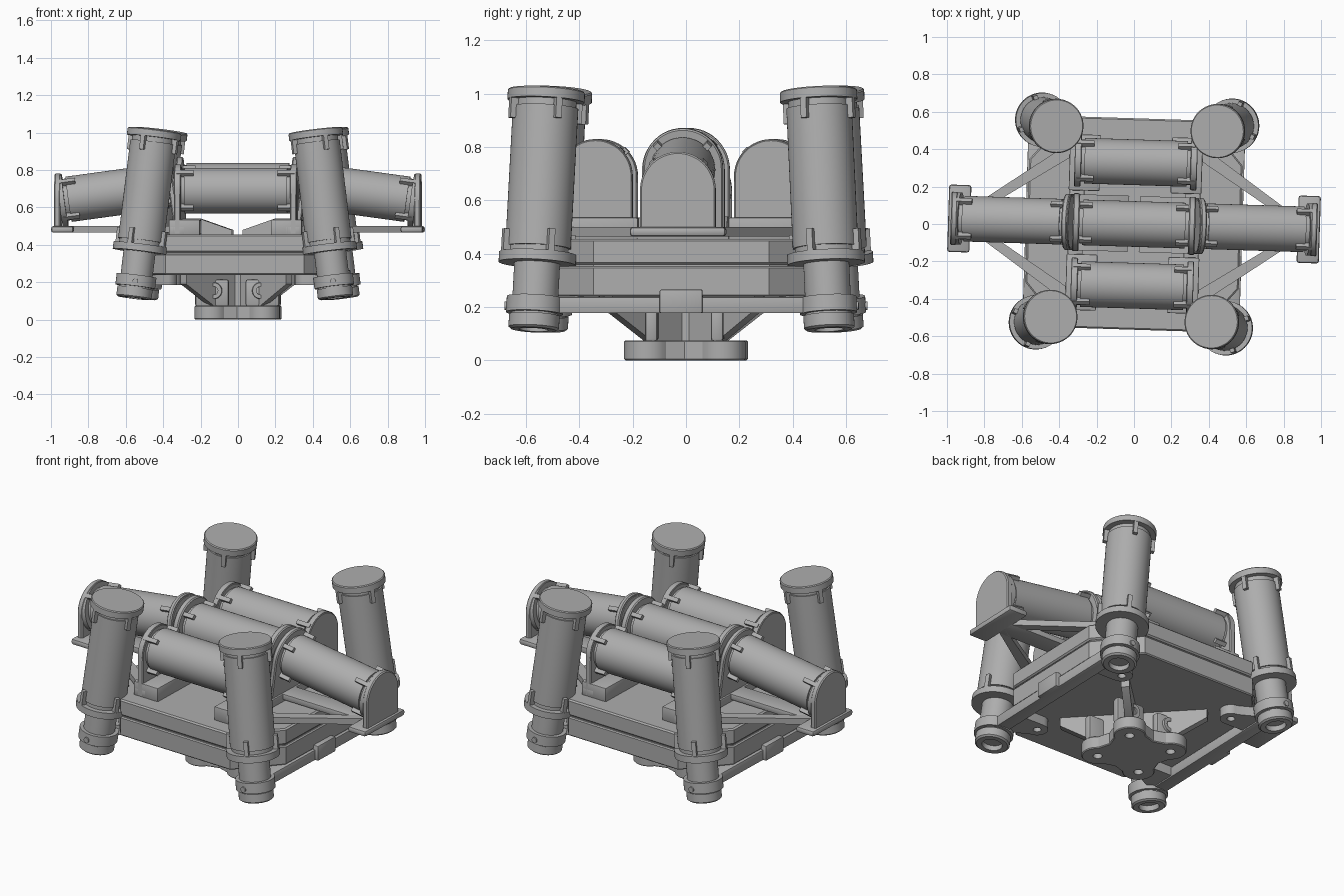
import bpy, bmesh, math
from math import cos, sin, pi
from mathutils import Matrix, Vector

cube = bpy.data.objects.get("Cube")
if cube:
    bpy.data.objects.remove(cube, do_unlink=True)

mat = bpy.data.materials.new("plain_grey")
mat.use_nodes = True
GREY = (0.42, 0.42, 0.42, 1)
mat.diffuse_color = GREY
mat.node_tree.nodes["Principled BSDF"].inputs["Base Color"].default_value = GREY

YAW = Matrix.Rotation(math.radians(-1.8), 4, 'Z')   # whole assembly sits slightly turned
ID = Matrix()
parts = []


def finish(name, bm, m=ID):
    bm.transform(YAW @ m)
    bmesh.ops.recalc_face_normals(bm, faces=bm.faces)
    me = bpy.data.meshes.new(name)
    bm.to_mesh(me)
    bm.free()
    me.materials.append(mat)
    ob = bpy.data.objects.new(name, me)
    bpy.context.collection.objects.link(ob)
    parts.append(ob)
    return ob


def frame(origin, direction):
    q = Vector(direction).to_track_quat('Z', 'Y')
    return Matrix.Translation(origin) @ q.to_matrix().to_4x4()


def add_box(bm, lo, hi, m=ID):
    size = [h - l for l, h in zip(lo, hi)]
    mid = [(h + l) / 2 for l, h in zip(lo, hi)]
    bmesh.ops.create_cube(bm, size=1, matrix=m @ Matrix.Translation(mid) @ Matrix.Diagonal((*size, 1)))


def box(name, lo, hi, bevel=0.0):
    bm = bmesh.new()
    add_box(bm, lo, hi)
    if bevel:
        bmesh.ops.bevel(bm, geom=bm.edges[:], offset=bevel, segments=2, affect='EDGES', profile=0.5)
    return finish(name, bm)


def prism(name, pts, z0, z1, m=ID, bevel=0.0):
    bm = bmesh.new()
    face = bm.faces.new([bm.verts.new((x, y, z0)) for x, y in pts])
    ext = bmesh.ops.extrude_face_region(bm, geom=[face])["geom"]
    top = [v for v in ext if isinstance(v, bmesh.types.BMVert)]
    bmesh.ops.translate(bm, verts=top, vec=(0, 0, z1 - z0))
    if bevel:
        rim = [e for e in bm.edges if abs(e.verts[0].co.z - e.verts[1].co.z) < 1e-5]
        bmesh.ops.bevel(bm, geom=rim, offset=bevel, segments=1, affect='EDGES')
    return finish(name, bm, m)


def lathe(name, profile, m, n=48, clips=()):
    """Turn (radius, height) rings into a closed body; clips are (bottom, top) heights."""
    bm = bmesh.new()
    rings = [[bm.verts.new((r * cos(2 * pi * i / n), r * sin(2 * pi * i / n), h)) for i in range(n)]
             for r, h in profile]
    for a, b in zip(rings, rings[1:]):
        for i in range(n):
            j = (i + 1) % n
            bm.faces.new((a[i], a[j], b[j], b[i]))
    bm.faces.new(rings[0][::-1])
    bm.faces.new(rings[-1])
    for lo, hi in clips:
        for k in range(4):
            add_box(bm, (0.115, -0.012, lo), (0.143, 0.012, hi), Matrix.Rotation(pi / 4 + k * pi / 2, 4, 'Z'))
    return finish(name, bm, m)


def steps(*bands):
    """Stepped profile from (radius, bottom, top) bands."""
    return [p for r, lo, hi in bands for p in ((r, lo), (r, hi))]


def arch(name, m, r, drop, t):
    """Round-topped support plate, local y up, thickness along local z."""
    pts = [(r * cos(pi * i / 24), r * sin(pi * i / 24)) for i in range(25)]
    prism(name, pts + [(-r, -drop), (r, -drop)], -t / 2, t / 2, m, 0.006)


def drill(obs, centres, r, z0, z1):
    for ob in obs:
        bm = bmesh.new()
        for c in centres:
            bmesh.ops.create_cone(bm, cap_ends=True, segments=20, radius1=r, radius2=r, depth=z1 - z0,
                                  matrix=Matrix.Translation((*c, (z0 + z1) / 2)))
        cutter = finish("hole_cutter", bm)
        parts.remove(cutter)
        cutter.hide_render = True
        mod = ob.modifiers.new("holes", 'BOOLEAN')
        mod.operation, mod.object, mod.solver = 'DIFFERENCE', cutter, 'EXACT'
        bpy.context.view_layer.objects.active = ob
        bpy.ops.object.modifier_apply(modifier=mod.name)
        bpy.data.objects.remove(cutter, do_unlink=True)


CORNERS = [(sx, sy) for sx in (-1, 1) for sy in (-1, 1)]
BOLTS = [(sx * 0.375, sy * 0.37) for sx, sy in CORNERS]


def octagon(d=0.0):
    q = [(0.57 - d, 0.33), (0.37, 0.565 - d)]
    half = q + [(-x, y) for x, y in reversed(q)]
    return half + [(-x, -y) for x, y in half]


# Central housing in two layers with a shadow groove
housing = [prism("housing_lower", octagon(), 0.24, 0.352, bevel=0.006),
           prism("housing_groove", octagon(0.012), 0.35, 0.362),
           prism("housing_upper", octagon(), 0.36, 0.455, bevel=0.008)]
drill(housing, BOLTS, 0.022, 0.1, 0.6)

# Side rails, lugs and leg clamps
for s in (-1, 1):
    a, b = sorted((s * 0.50, s * 0.58))
    box("side_rail", (a, -0.54, 0.177), (b, 0.54, 0.238), 0.005)
    a, b = sorted((s * 0.54, s * 0.60))
    box("rail_block", (a, -0.08, 0.177), (b, 0.08, 0.265), 0.005)
for sx, sy in CORNERS:
    pts = [(0.375 + 0.06 * cos(pi / 2 + pi * i / 12), 0.37 + 0.06 * sin(pi / 2 + pi * i / 12)) for i in range(13)]
    pts += [(0.51, 0.31), (0.51, 0.50)]
    lug = prism("corner_lug", [(sx * x, sy * y) for x, y in pts], 0.185, 0.242)
    drill([lug], [(sx * 0.375, sy * 0.37)], 0.022, 0.1, 0.3)

# Four leaning legs
LEG = [(0.055, 0.03), (0.055, 0)] + steps(
    (0.085, 0, 0), (0.095, 0.008, 0.055), (0.088, 0.055, 0.062), (0.107, 0.062, 0.122),
    (0.086, 0.122, 0.25), (0.145, 0.25, 0.288), (0.115, 0.288, 0.31), (0.123, 0.31, 0.84),
    (0.115, 0.84, 0.865), (0.145, 0.865, 0.9), (0.14, 0.905, 0.905))
for sx, sy in CORNERS:
    foot, head = Vector((sx * 0.54, sy * 0.555, 0.115)), Vector((sx * 0.43, sy * 0.51, 1.01))
    lathe("leg_tube", LEG, frame(foot, head - foot), clips=((0.28, 0.37), (0.79, 0.875)))
    # clamp screw on the outer face
    screw = foot.lerp(head, 0.1) + Vector((0, sy * 0.1, 0))
    lathe("clamp_screw", steps((0.016, 0, 0.014)), frame(screw, (0, sy, 0)), 16)


# Horizontal tubes
def cradle_tube(name, origin, direction, length):
    g = 0.03
    lathe(name, steps((0.14, 0, g), (0.112, g, g + 0.02), (0.122, g + 0.02, length - g - 0.02),
                      (0.112, length - g - 0.02, length - g), (0.14, length - g, length)),
          frame(origin, direction), clips=((0.01, 0.1), (length - 0.1, length - 0.01)))


for y, z in ((-0.33, 0.69), (0.33, 0.69), (0, 0.715)):
    cradle_tube("cross_tube", (-0.325, y, z), (1, 0, 0), 0.65)
    for s in (-1, 1):
        r = 0.155 if y == 0 else 0.14
        arch("tube_support", frame((s * 0.31, y, z), (1, 0, 0)), r, z - 0.46, 0.036)
for s in (-1, 1):
    inner, outer = Vector((s * 0.335, 0, 0.722)), Vector((s * 0.955, 0, 0.637))
    cradle_tube("outer_tube", inner, outer - inner, (outer - inner).length)
    arch("outer_tube_inner_support", frame(inner + Vector((s * 0.02, 0, 0)), outer - inner), 0.15, 0.23, 0.03)
    arch("outer_tube_end_support", frame((s * 0.963, 0, 0.64), (1, 0, 0)), 0.142, 0.15, 0.034)

# Carrier frame under the horizontal tubes
for s in (-1, 1):
    a, b = sorted((s * 0.875, s * 0.994))
    box("end_foot", (a, -0.18, 0.465), (b, 0.18, 0.5), 0.012)
    a, b = sorted((s * 0.28, s * 0.9))
    box("carrier_beam", (a, -0.06, 0.465), (b, 0.06, 0.5), 0.005)
    a, b = sorted((s * 0.27, s * 0.35))
    box("carrier_crossbar", (a, -0.47, 0.452), (b, 0.47, 0.5), 0.005)
    for sy in (-1, 1):
        a, b = sorted((s * 0.19, s * 0.355))
        lo, hi = sorted((sy * 0.17, sy * 0.47))
        box("support_foot", (a, lo, 0.452), (b, hi, 0.535), 0.006)
        brace = [(0.89, 0.0), (0.89, 0.05), (0.34, 0.435), (0.29, 0.435), (0.29, 0.385)]
        prism("diagonal_brace", [(s * x, sy * y) for x, y in brace], 0.465, 0.5)
    # sloping web towards the middle
    web = [(s * 0.3, 0.54), (s * 0.2, 0.54), (s * 0.03, 0.48), (s * 0.03, 0.452), (s * 0.3, 0.452)]
    turn = Matrix.Rotation(pi / 2, 4, 'X')
    for y in (-0.13, 0.13):
        prism("sloping_web", web, -0.02, 0.02, Matrix.Translation((0, y, 0)) @ turn)

# Lower mounting foot: four lobes with concave sides
lobe = []
for k in range(4):
    mid = pi / 4 + k * pi / 2
    c = Vector((0.14 if cos(mid) > 0 else -0.14, 0.14 if sin(mid) > 0 else -0.14))
    for i in range(17):
        a = mid + (i / 16 - 0.5) * pi * 1.1
        lobe.append((c.x + 0.088 * cos(a), c.y + 0.088 * sin(a)))
    n = mid + pi / 4
    lobe.append((0.17 * cos(n), 0.17 * sin(n)))
foot_plate = prism("mounting_foot", lobe, 0, 0.075, bevel=0.005)
drill([foot_plate], [(sx * 0.14, sy * 0.14) for sx, sy in CORNERS], 0.025, -0.02, 0.1)
box("foot_stem", (-0.04, -0.045, 0.07), (0.04, 0.045, 0.245))

# Lug posts with screw bosses, and diagonal ribs up to the housing
for sx, sy in CORNERS:
    a, b = sorted((sx * 0.045, sx * 0.225))
    lo, hi = sorted((sy * 0.1, sy * 0.147))
    box("foot_post", (a, lo, 0.07), (b, hi, 0.215), 0.012)
    boss = [(0.022, -0.03), (0.022, 0.012), (0.042, 0.012), (0.045, 0.0), (0.045, -0.02)]
    lathe("post_boss", boss, frame((sx * 0.125, sy * 0.147, 0.155), (0, sy, 0)), 24)
    rib = [(0.04, 0.07), (0.19, 0.07), (0.4, 0.19), (0.4, 0.242), (0.04, 0.242)]
    m = Matrix.Rotation(math.atan2(sy, sx), 4, 'Z') @ Matrix.Rotation(pi / 2, 4, 'X')
    prism("diagonal_rib", rib, -0.022, 0.022, m)

# Smooth round walls, keep hard edges
bpy.ops.object.select_all(action='DESELECT')
for ob in parts:
    ob.select_set(True)
bpy.context.view_layer.objects.active = parts[0]
bpy.ops.object.shade_smooth_by_angle(angle=math.radians(30))
